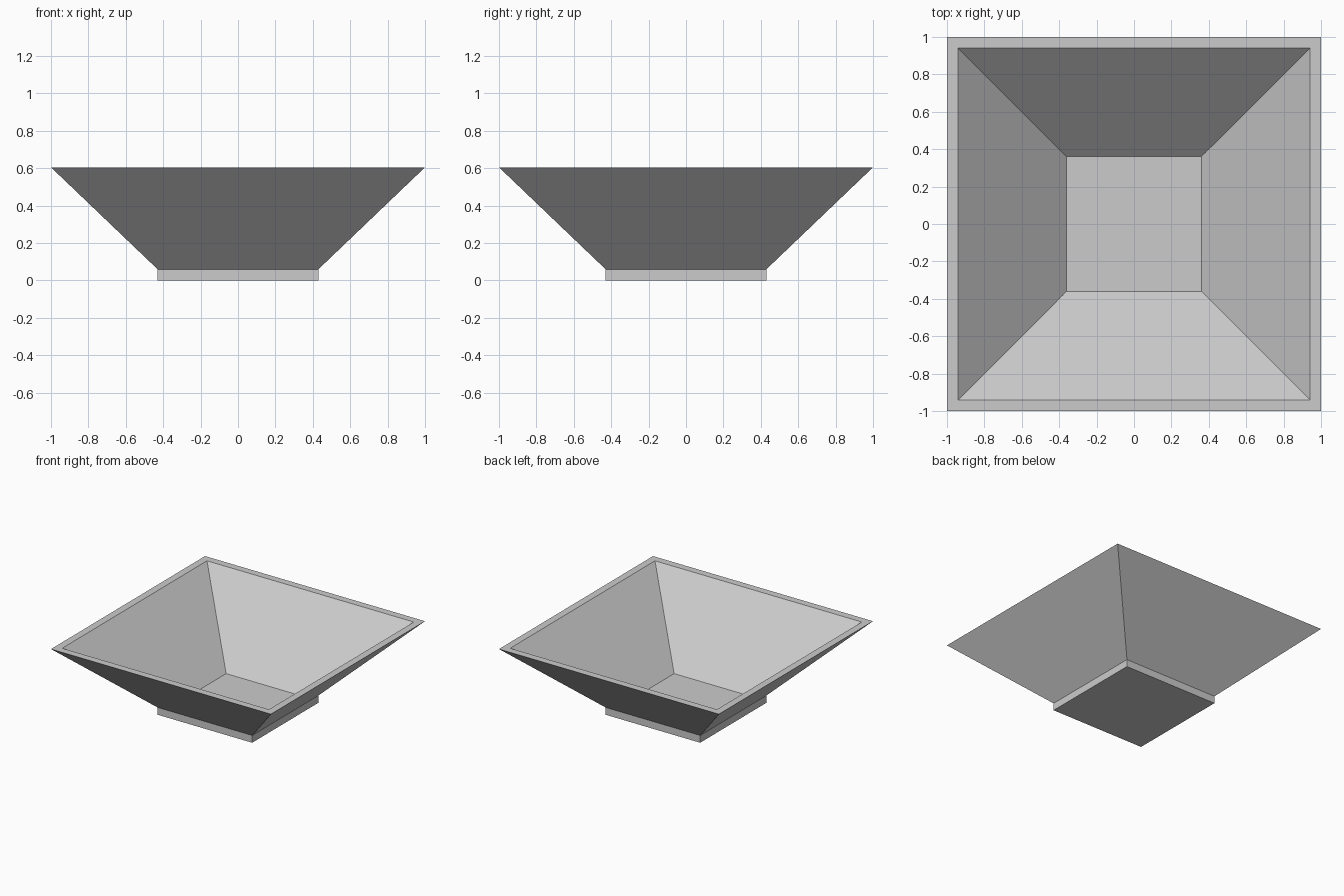
import bpy
import bmesh

cube = bpy.data.objects.get("Cube")
if cube:
    bpy.data.objects.remove(cube, do_unlink=True)

# Plain grey finish
GREY = (0.6, 0.6, 0.6, 1.0)
mat = bpy.data.materials.new("light grey")
mat.use_nodes = True
mat.diffuse_color = GREY
mat.node_tree.nodes["Principled BSDF"].inputs["Base Color"].default_value = GREY

# Square rings (half width, height): foot, outer wall, rim, inner wall, floor
PROFILE = [(0.43, 0.0), (0.43, 0.06), (1.0, 0.605), (0.94, 0.605), (0.36, 0.055)]
CORNERS = [(-1, -1), (1, -1), (1, 1), (-1, 1)]

bm = bmesh.new()
rings = [[bm.verts.new((sx * r, sy * r, z)) for sx, sy in CORNERS] for r, z in PROFILE]
for lower, upper in zip(rings, rings[1:]):
    for i in range(4):
        j = (i + 1) % 4
        bm.faces.new((lower[i], lower[j], upper[j], upper[i]))
bm.faces.new(rings[0][::-1])   # underside
bm.faces.new(rings[-1])        # inner floor
bmesh.ops.recalc_face_normals(bm, faces=bm.faces)

mesh = bpy.data.meshes.new("square_bowl")
bm.to_mesh(mesh)
bm.free()
mesh.materials.append(mat)
bowl = bpy.data.objects.new("square_bowl", mesh)
bpy.context.collection.objects.link(bowl)
